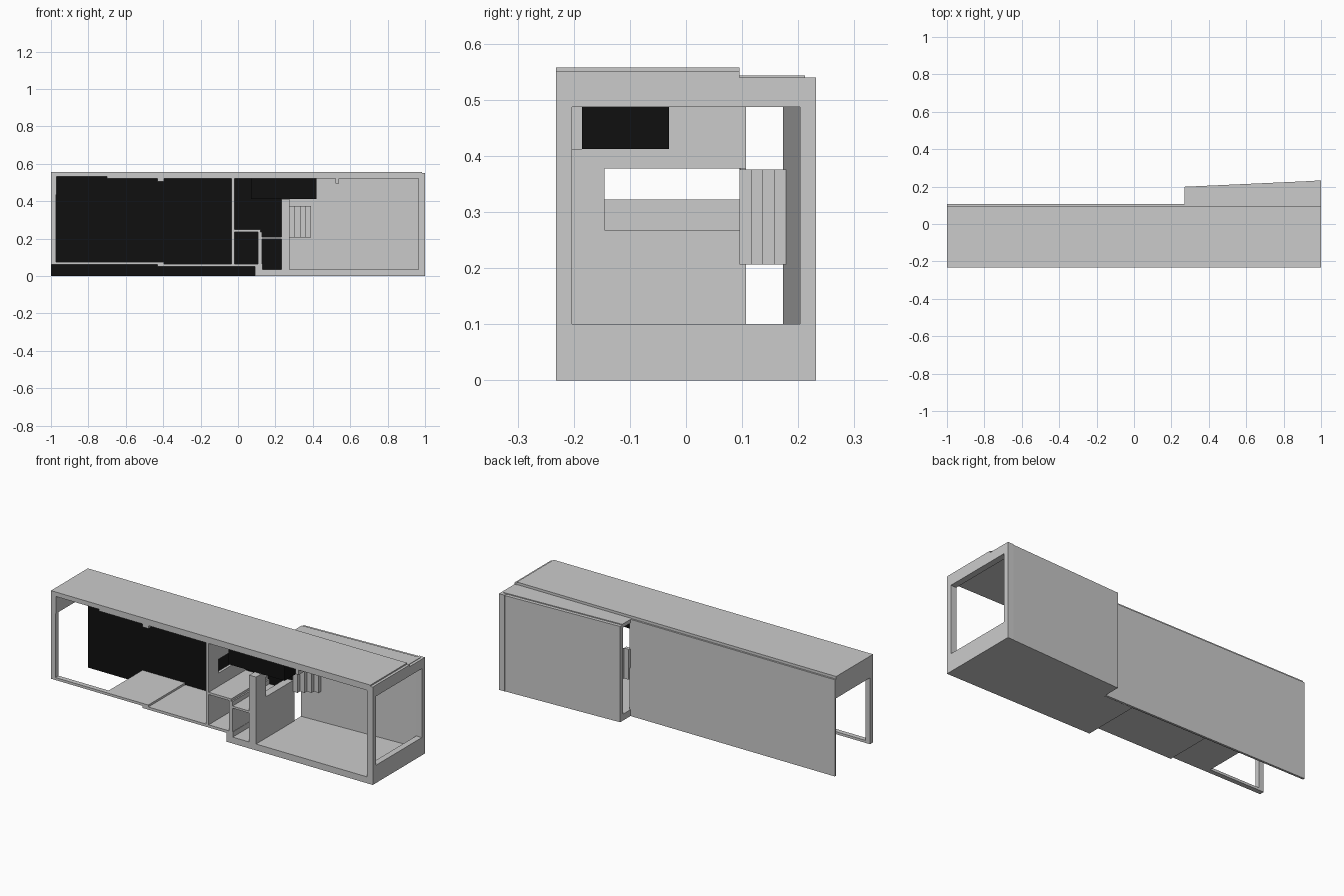
import bpy, bmesh

if "Cube" in bpy.data.objects:
    bpy.data.objects.remove(bpy.data.objects["Cube"])

black = bpy.data.materials.new("dark_cladding")
black.diffuse_color = (0.005, 0.005, 0.005, 1)
black.use_nodes = True
black.node_tree.nodes["Principled BSDF"].inputs["Base Color"].default_value = black.diffuse_color


def prism(name, pts, a, b, axis="z", mat=None):
    """Extrude a 2D outline: axis z takes (x,y), y takes (x,z), x takes (y,z)."""
    place = {"z": lambda p, h: (p[0], p[1], h),
             "y": lambda p, h: (p[0], h, p[1]),
             "x": lambda p, h: (h, p[0], p[1])}[axis]
    bm = bmesh.new()
    face = bm.faces.new([bm.verts.new(place(p, a)) for p in pts])
    ext = bmesh.ops.extrude_face_region(bm, geom=[face])
    for v in ext["geom"]:
        if isinstance(v, bmesh.types.BMVert):
            v.co["xyz".index(axis)] = b
    bmesh.ops.recalc_face_normals(bm, faces=bm.faces)
    me = bpy.data.meshes.new(name)
    bm.to_mesh(me)
    bm.free()
    ob = bpy.data.objects.new(name, me)
    bpy.context.collection.objects.link(ob)
    if mat:
        me.materials.append(mat)
    return ob


def box(name, x0, x1, y0, y1, z0, z1, mat=None):
    return prism(name, [(x0, y0), (x1, y0), (x1, y1), (x0, y1)], z0, z1, "z", mat)


F, B = -0.232, 0.095   # cut front plane, inner face of the rear wall

# Roof slab with its stepped underside and ceiling beams
prism("main_roof", [(-1, .557), (-1, .435), (-.97, .435), (-.97, .532), (-.70, .532),
                    (-.70, .522), (-.43, .522), (-.43, .505), (-.395, .505), (-.395, .522),
                    (.52, .522), (.52, .495), (.54, .495), (.54, .522), (.985, .522),
                    (.985, .557)], F, B, "y")

# Long rear wall with dark inner cladding
box("rear_wall", -1, .27, B + .002, .107, 0, .543)
box("rear_wall_cladding", -1, .27, B, B + .002, 0, .532, black)

# Left end frame and front floor edge
box("left_post", -1, -.972, F, -.205, .062, .435)
box("left_floor_beam", -.972, -.66, F, -.205, .062, .076)

# Stepped floors
prism("raised_floor", [(-.66, .062), (-.43, .062), (-.43, .05), (.09, .05), (.09, 0),
                       (.27, 0), (.27, .036), (.13, .036), (.13, .065), (-.395, .065),
                       (-.395, .076), (-.66, .076)], F, B, "y")

# Wall between the rooms, with a serving opening
prism("middle_wall", [(F, .065), (B, .065), (B, .322), (-.145, .322), (-.145, .40),
                      (B, .40), (B, .522), (F, .522)], -.035, -.02, "x")

# Small lower rooms: low ceilings and partition
box("upper_landing", -.02, .12, F, B, .235, .248)
box("closet_partition", .107, .128, F, B, .06, .235)
box("closet_ceiling", .128, .235, F, B, .198, .21)

# Thick wall beside the large room, with opening and stepped top
prism("thick_wall", [(F, .036), (B + .012, .036), (B + .012, .268), (-.145, .268),
                     (-.145, .377), (B + .012, .377), (B + .012, .522),
                     (-.03, .522), (-.03, .412), (F, .412)], .232, .275, "x")

# Dark slatted unit hanging from the ceiling above the thick wall
n = 7
w = .155 / n
for i in range(n):
    y = -.185 + i * w
    box(f"hanging_slat_{i + 1}", .07, .42, y, y + w, .412, .522, black)

# Right wing: floor, lower roof strip and slanted back panel
box("wing_floor", .27, .985, F, .107, 0, .036)
prism("wing_floor_strip", [(.27, .107), (.985, .107), (.985, .21), (.27, .175)], 0, .036)
prism("wing_roof_strip", [(.27, B), (.985, B), (.985, .212), (.27, .18)], .522, .543)
prism("wing_back_panel", [(.27, .173), (.985, .205), (.985, .2315), (.27, .199)], 0, .538)

# Right end wall as four members around a large opening
for name, y0, y1, z0, z1 in (("sill", F, .232, 0, .1), ("header", F, .232, .487, .54),
                             ("front_post", F, -.203, .1, .487),
                             ("rear_post", .203, .232, .1, .487)):
    box("end_frame_" + name, .965, 1, y0, y1, z0, z1)
box("end_frame_cap", .965, 1, F, B, .54, .55)

# Stepped folding screen bridging the gap between wall and wing
for i in range(4):
    x, y = .275 + .029 * i, .095 + .0208 * i
    box(f"screen_step_{i + 1}", x, x + .029, y, y + .0208, .206, .376)
